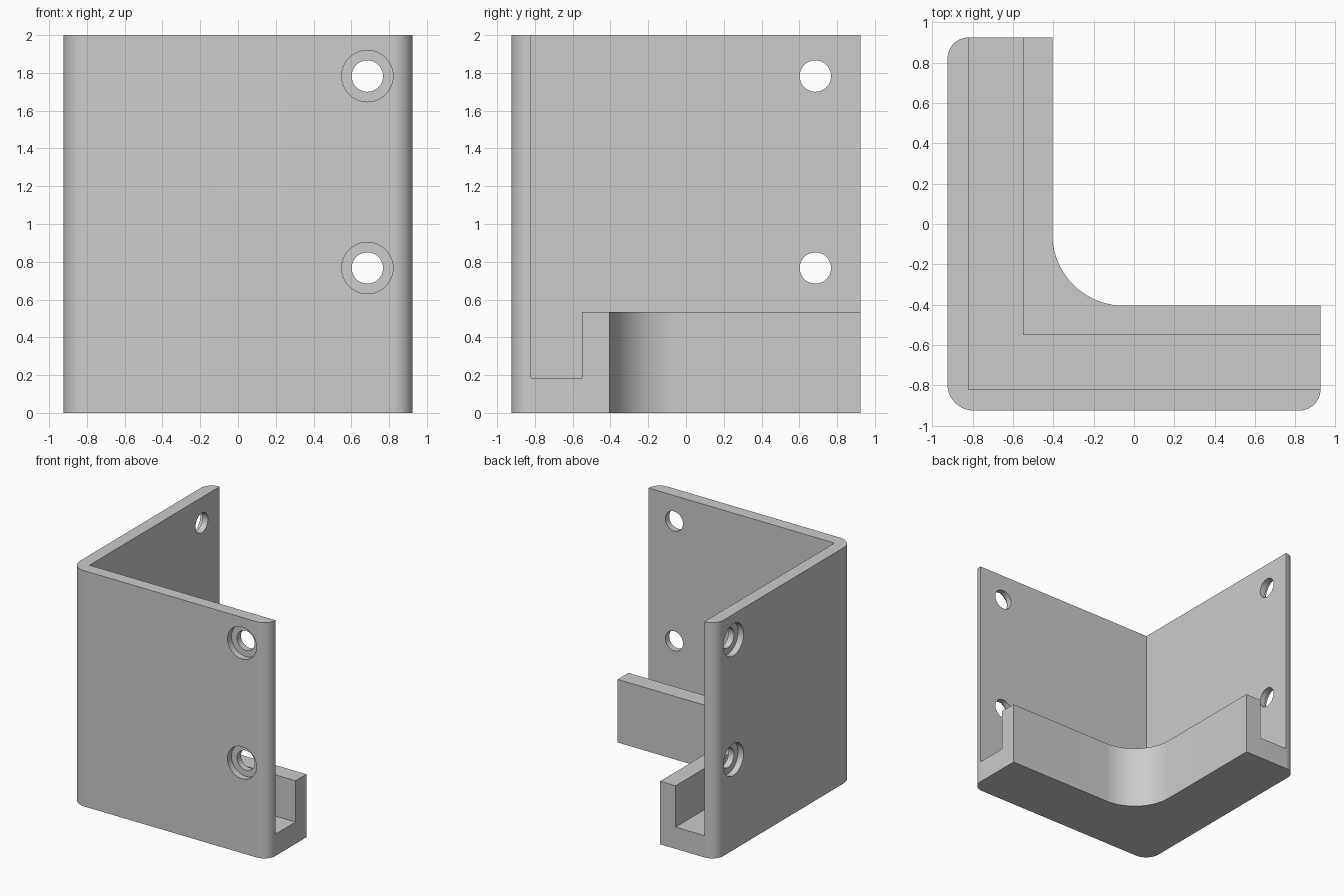
import bpy, bmesh
from math import cos, sin, pi, radians
from mathutils import Matrix, Vector

cube = bpy.data.objects.get("Cube")
if cube:
    bpy.data.objects.remove(cube, do_unlink=True)

E, WALL, GROOVE, LIP = 0.925, -0.82, -0.55, -0.405   # edge and step offsets
FLOOR, RIM, TOP, FAR = 0.185, 0.535, 2.0, 1.2        # heights and cutter reach

grey = bpy.data.materials.new("plain grey")
grey.use_nodes = True
grey.diffuse_color = (0.6, 0.6, 0.6, 1)
grey.node_tree.nodes["Principled BSDF"].inputs["Base Color"].default_value = (0.6, 0.6, 0.6, 1)


def to_object(name, bm):
    bmesh.ops.recalc_face_normals(bm, faces=bm.faces)
    mesh = bpy.data.meshes.new(name)
    bm.to_mesh(mesh)
    bm.free()
    mesh.materials.append(grey)
    ob = bpy.data.objects.new(name, mesh)
    bpy.context.collection.objects.link(ob)
    return ob


def prism(name, outline, low, high):
    bm = bmesh.new()
    face = bm.faces.new([bm.verts.new((x, y, low)) for x, y in outline])
    moved = bmesh.ops.extrude_face_region(bm, geom=[face])["geom"]
    bmesh.ops.translate(bm, vec=(0, 0, high - low),
                        verts=[g for g in moved if isinstance(g, bmesh.types.BMVert)])
    return to_object(name, bm)


def arc(cx, cy, r, start, end, steps=16):
    angles = [radians(start + (end - start) * i / steps) for i in range(steps + 1)]
    return [(cx + r * cos(a), cy + r * sin(a)) for a in angles]


def cylinder(name, radius, start, end):
    axis = end - start
    turn = axis.to_track_quat('Z', 'Y').to_matrix().to_4x4()
    bm = bmesh.new()
    bmesh.ops.create_cone(bm, cap_ends=True, segments=48, radius1=radius, radius2=radius,
                          depth=axis.length,
                          matrix=Matrix.Translation((start + end) / 2) @ turn)
    return to_object(name, bm)


def cut(target, cutter):
    cutter.hide_render = True
    mod = target.modifiers.new("cut", 'BOOLEAN')
    mod.operation, mod.solver, mod.object = 'DIFFERENCE', 'EXACT', cutter
    bpy.context.view_layer.objects.active = target
    bpy.ops.object.modifier_apply(modifier=mod.name)
    bpy.data.objects.remove(cutter, do_unlink=True)


# Rounded L-shaped block
R, R_END, R_IN = 0.13, 0.105, 0.355
outline = (arc(-E + R, -E + R, R, 180, 270)
           + arc(E - R_END, -E + R_END, R_END, 270, 360)
           + [(E, LIP)]
           + arc(LIP + R_IN, LIP + R_IN, R_IN, 270, 180, 24)
           + [(LIP, E)]
           + arc(-E + R_END, E - R_END, R_END, 90, 180))
bracket = prism("corner_bracket", outline, 0, TOP)

# Space above the lip, then the L-shaped channel behind it
cut(bracket, prism("upper_cutter", [(WALL, WALL), (FAR, WALL), (FAR, FAR), (WALL, FAR)], RIM, FAR * 2))
cut(bracket, prism("channel_cutter", [(WALL, WALL), (FAR, WALL), (FAR, GROOVE),
                                      (GROOVE, GROOVE), (GROOVE, FAR), (WALL, FAR)], FLOOR, RIM + 0.1))

# Counterbored screw holes, the same on both walls
for swap in (False, True):
    for z in (0.767, 1.783):
        def spot(depth):
            across, along = -E + depth, 0.685
            return Vector((across, along, z) if swap else (along, across, z))
        cut(bracket, cylinder("hole_cutter", 0.083, spot(-0.1), spot(0.2)))
        cut(bracket, cylinder("counterbore_cutter", 0.136, spot(-0.1), spot(0.053)))

bpy.ops.object.select_all(action='DESELECT')
bracket.select_set(True)
bpy.context.view_layer.objects.active = bracket
bpy.ops.object.shade_smooth_by_angle(angle=radians(30))
